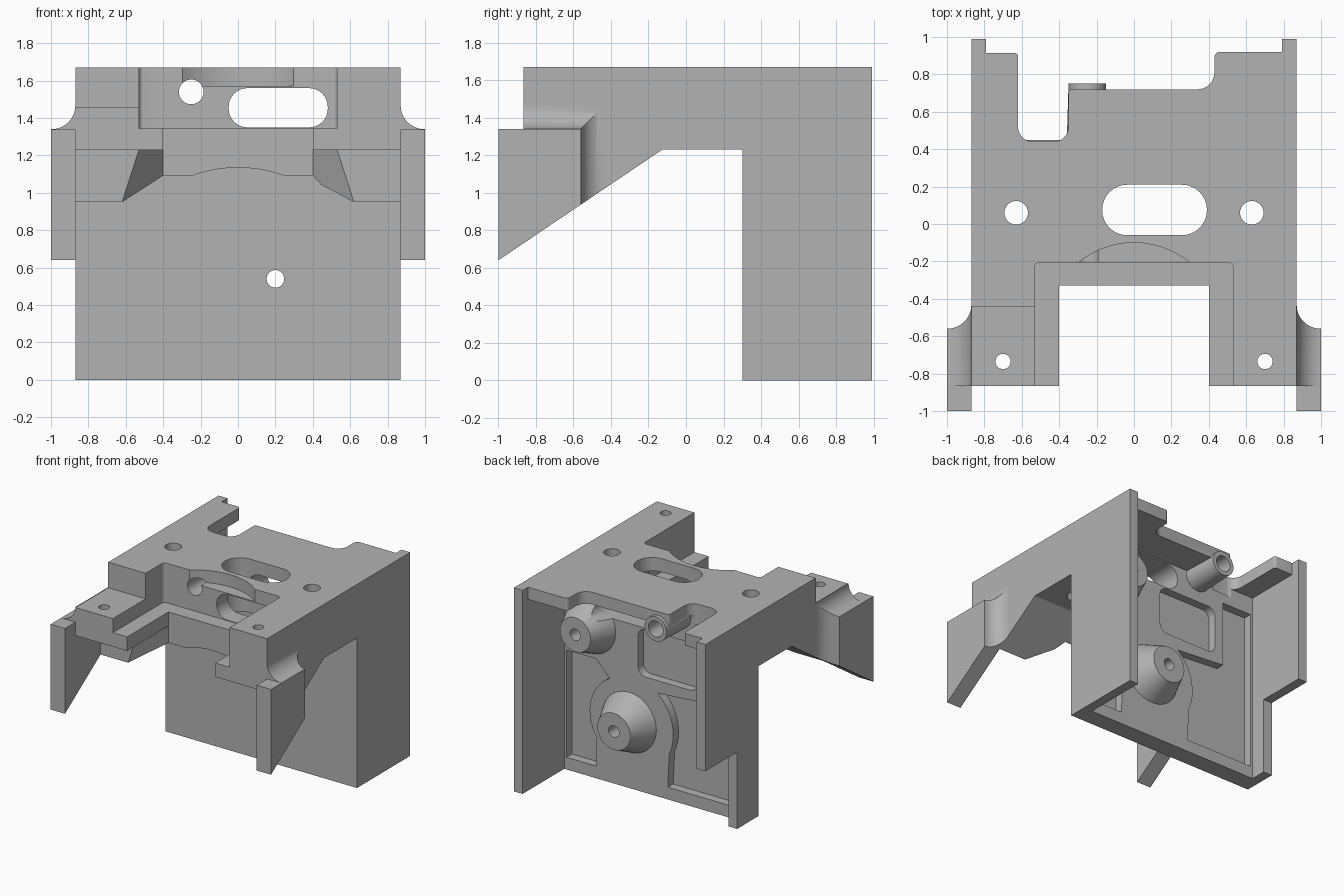
import bpy, bmesh
from math import sin, cos, pi, radians
from mathutils import Matrix, Vector

old = bpy.data.objects.get("Cube")
if old:
    bpy.data.objects.remove(old, do_unlink=True)

grey = bpy.data.materials.new("plain grey")
grey.use_nodes = True
grey.diffuse_color = (0.45, 0.45, 0.45, 1)
grey.node_tree.nodes["Principled BSDF"].inputs["Base Color"].default_value = grey.diffuse_color


def loft(name, rings):
    """Skin a stack of equal-length rings and cap both ends."""
    bm = bmesh.new()
    loops = [[bm.verts.new(p) for p in ring] for ring in rings]
    n = len(loops[0])
    for a, b in zip(loops, loops[1:]):
        for i in range(n):
            bm.faces.new((a[i], a[(i + 1) % n], b[(i + 1) % n], b[i]))
    bm.faces.new(loops[0])
    bm.faces.new(loops[-1])
    bmesh.ops.remove_doubles(bm, verts=bm.verts, dist=1e-5)
    bmesh.ops.recalc_face_normals(bm, faces=bm.faces)
    mesh = bpy.data.meshes.new(name)
    bm.to_mesh(mesh)
    bm.free()
    mesh.materials.append(grey)
    ob = bpy.data.objects.new(name, mesh)
    bpy.context.collection.objects.link(ob)
    return ob


def place(axis, p, h):
    return {"x": (h, p[0], p[1]), "y": (p[0], h, p[1]), "z": (p[0], p[1], h)}[axis]


def prism(name, pts, axis, lo, hi):
    return loft(name, [[place(axis, p, h) for p in pts] for h in (lo, hi)])


def rect(a, b, c, d):
    return [(a, c), (b, c), (b, d), (a, d)]


def arc(cx, cy, r, a0, a1, n=10):
    return [(cx + r * cos(radians(a0 + (a1 - a0) * i / n)),
             cy + r * sin(radians(a0 + (a1 - a0) * i / n))) for i in range(n + 1)]


def circle(cx, cy, r, n=32):
    return arc(cx, cy, r, 0, 360 - 360 / n, n - 1)


def slot(a, b, c, d, r):
    """Rectangle with rounded corners."""
    return (arc(b - r, d - r, r, 0, 90, 8) + arc(a + r, d - r, r, 90, 180, 8)
            + arc(a + r, c + r, r, 180, 270, 8) + arc(b - r, c + r, r, 270, 360, 8))


def boss(name, x, z, y0, y1, r0, r1):
    return loft(name, [[(px, y, pz) for px, pz in circle(x, z, r, 48)]
                       for y, r in ((y0, r0), (y1, r1))])


def cut(ob, pts, axis, lo, hi):
    tool = prism("cutter", pts, axis, lo, hi)
    mod = ob.modifiers.new("cut", "BOOLEAN")
    mod.operation, mod.solver, mod.object = "DIFFERENCE", "EXACT", tool
    bpy.context.view_layer.objects.active = ob
    bpy.ops.object.modifier_apply(modifier=mod.name)
    bpy.data.objects.remove(tool, do_unlink=True)


def slope(y):
    return 0.64 + 0.675 * (y + 1)


# Main frame: deck, gusset and back plate in one side profile
frame = prism("main_frame", [
    (-.865, 1.23), (-.54, 1.23), (-.54, slope(-.54)), (-.126, 1.23), (.3, 1.23), (.3, 0),
    (.45, 0), (.45, 1.57), (.92, 1.57), (.92, 1.67), (-.865, 1.67)], "x", -.87, .87)

# Front pocket, throat, bevelled gusset and the lowered right arm
cut(frame, slot(-.53, .53, -1.2, -.205, .025), "z", 1.345, 1.9)
cut(frame, rect(-.4, .4, -1.2, -.33), "z", .5, 1.9)
upper = [(-.53, -.7), (-.53, -.54), (-.4, -.33), (.4, -.33), (.53, -.54), (.53, -.7)]
lower = [(x * 1.17 if abs(x) > .5 else x, y) for x, y in upper]
tool = loft("gusset_cutter", [[(x, y, .95) for x, y in lower], [(x, y, 1.23) for x, y in upper]])
mod = frame.modifiers.new("cut", "BOOLEAN")
mod.operation, mod.solver, mod.object = "DIFFERENCE", "EXACT", tool
bpy.context.view_layer.objects.active = frame
bpy.ops.object.modifier_apply(modifier=mod.name)
bpy.data.objects.remove(tool, do_unlink=True)
cut(frame, rect(-1.1, -.53, -1.2, -.44), "z", 1.46, 1.9)

# Shaped rear edge of the deck
edge = ([(.83, 1.2), (.83, .921)] + arc(.46, .89, .03, 90, 180, 5)
        + arc(.34, .81, .09, 0, -90, 8) + arc(-.33, .70, .02, 90, 180, 4)
        + arc(-.43, .52, .08, 0, -90, 8) + arc(-.54, .52, .08, -90, -180, 8)
        + arc(-.64, .895, .02, 0, 90, 4) + [(-.83, .915), (-.83, 1.2)])
cut(frame, edge, "z", 1.5, 1.9)

# Scoop above the pocket wall and shallow arch under the cross bar
cut(frame, circle(0, -.57, .47, 72), "z", 1.57, 1.9)
cut(frame, circle(0, .415, .72, 96), "y", -.45, -.2)

# Shallow panels in the rear of the back plate
cut(frame, slot(-.42, .12, .95, 1.34, .07), "y", .38, .6)
cut(frame, [(-.77, .1), (-.15, .1)] + arc(.2, .54, .4, 205, 130, 8)
    + [(-.5, .88), (-.5, 1.42), (-.77, 1.42)], "y", .38, .6)
cut(frame, [(.77, .1), (.5, .1)] + arc(.2, .54, .36, -35, 60, 8)
    + [(.5, .98), (.77, .98)], "y", .38, .6)

# Deck slot and screw holes
cut(frame, slot(-.17, .39, -.06, .21, .134), "z", 1.0, 1.9)
for side in (-1, 1):
    cut(frame, circle(side * .63, .06, .063), "z", 1.0, 1.9)
    cut(frame, circle(side * .7, -.735, .041), "z", 1.0, 1.9)

# Rear bosses
motor_boss = boss("lower_boss", .2, .54, .42, .65, .26, .15)
upper_boss = boss("upper_boss", .55, 1.24, .42, .65, .24, .14)
tube = boss("tube_boss", -.25, 1.54, .42, .75, .11, .10)
cut(upper_boss, circle(.55, 1.24, .047), "y", .5, .8)
for part in (frame, motor_boss):
    cut(part, circle(.2, .54, .047), "y", .1, .9)
for part in (frame, tube):
    cut(part, circle(-.25, 1.54, .066), "y", -.4, .9)
for part in (frame, upper_boss):
    cut(part, slot(-.05, .48, 1.35, 1.56, .1), "y", -.4, .8)

# Side walls behind the back plate
left_wall = prism("left_wall", rect(.3, .99, 0, 1.67), "x", .79, .87)
right_wall = prism("right_wall", [(.3, 0), (.58, 0), (.58, .63), (.99, .63),
                                  (.99, 1.67), (.3, 1.67)], "x", -.87, -.79)

# Front ears blending into the frame through a concave sweep
ears = []
for side, label in ((1, "left_ear"), (-1, "right_ear")):
    rings = []
    for i in range(13):
        t = pi / 2 * i / 12
        f = .125 * (1 - cos(t))
        y, z = -.56 + f, 1.34 + f
        ring = [(-1, slope(-1)), (y, slope(y)), (y, z), (-.865, z), (-.865, 1.34), (-1, 1.34)]
        rings.append([(side * (1 - .13 * sin(t)), *p) for p in ring])
    ears.append(loft(label, rings))

# Smooth the curved surfaces, keep the edges crisp
bpy.ops.object.select_all(action="DESELECT")
for ob in [frame, motor_boss, upper_boss, tube, left_wall, right_wall] + ears:
    ob.select_set(True)
bpy.context.view_layer.objects.active = frame
bpy.ops.object.shade_smooth_by_angle(angle=radians(25))
